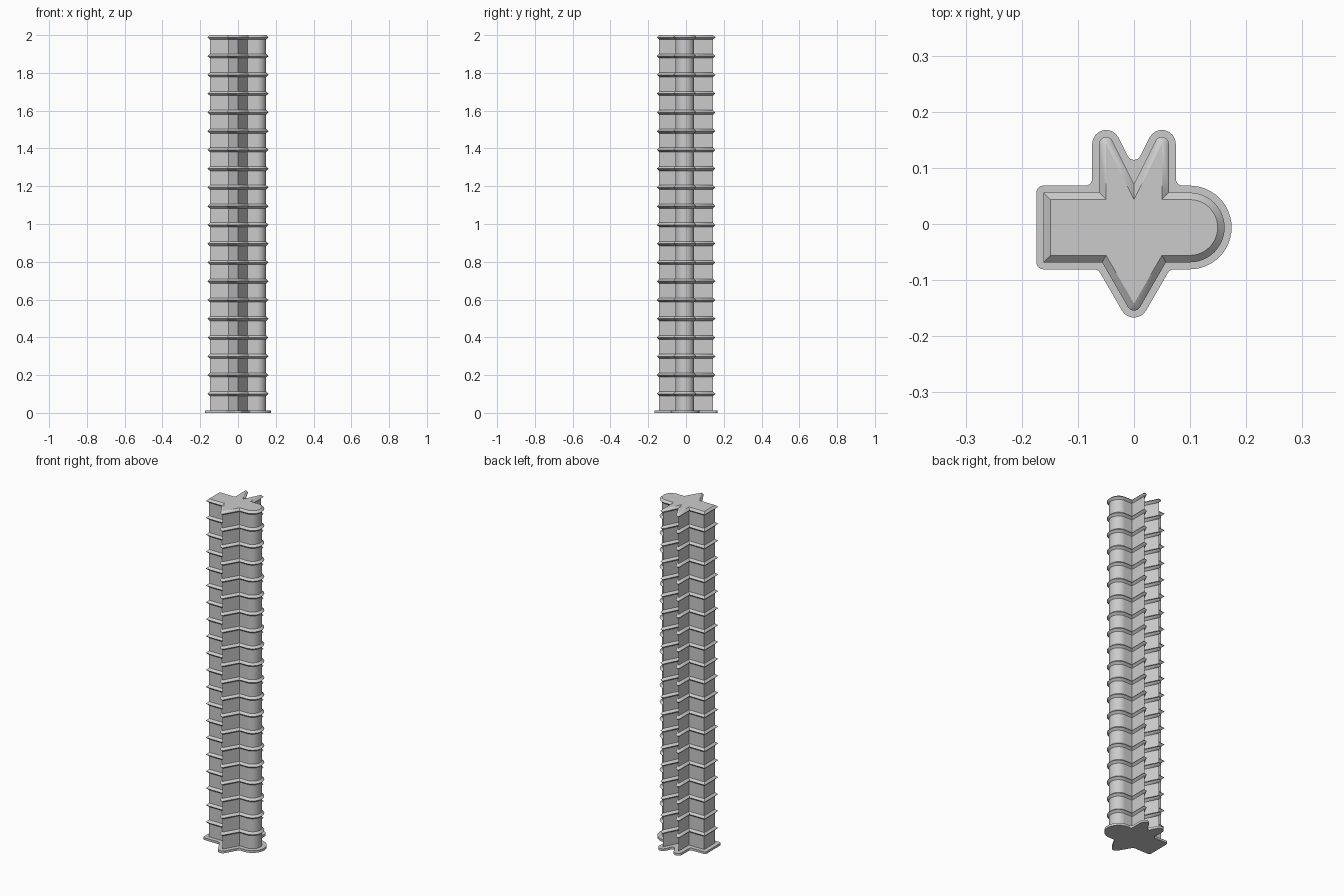
import bpy, bmesh, math
from mathutils import Vector

if "Cube" in bpy.data.objects:
    bpy.data.objects.remove(bpy.data.objects["Cube"], do_unlink=True)

W = 0.0497                  # half width of an arm
REACH = 3 * W               # arm length from the middle
FLARE = 0.0124              # how far the ribs stand out
RIB_HALF = 0.0115           # half height of a rib
BASE_H = 0.0133
FLOORS = 20
STEP = (2 - BASE_H) / FLOORS
SHIFT_Y = -0.0062

grey = bpy.data.materials.new("plain grey")
grey.use_nodes = True
colour = (0.6, 0.6, 0.6, 1)
grey.diffuse_color = colour
grey.node_tree.nodes["Principled BSDF"].inputs["Base Color"].default_value = colour


def plan_corners():
    """Counter-clockwise plan: square arm, wedge, round arm, forked arm."""
    tip = -W - W * math.sqrt(3)
    pts = [(-REACH, -W), (-W, -W), (0, tip), (W, -W)]
    for i in range(25):
        a = math.pi * (i / 24 - 0.5)
        pts.append((2 * W + W * math.cos(a), W * math.sin(a)))
    pts += [(W, W), (W, REACH), (0, W), (-W, REACH), (-W, W), (-REACH, W)]
    return [Vector((x, y + SHIFT_Y)) for x, y in pts]


def outline(d, fillet=0.0):
    """Plan offset outward by d: pointed tips round off, fillet softens the rest."""
    pts = plan_corners()
    out = []
    for i, p in enumerate(pts):
        e1 = (p - pts[i - 1]).normalized()
        e2 = (pts[(i + 1) % len(pts)] - p).normalized()
        n1, n2 = Vector((e1.y, -e1.x)), Vector((e2.y, -e2.x))
        miter = (n1 + n2) / (1 + n1.dot(n2))
        turn = math.atan2(e1.cross(e2), e1.dot(e2))
        if turn > 1.8:
            start = 0
        elif fillet and turn > 1:
            start = d - fillet
        elif fillet and turn < -0.5:
            start = d + fillet
        else:
            out.append(p + miter * d)
            continue
        a0 = math.atan2(n1.y, n1.x)
        for k in range(9):
            a = a0 + turn * k / 8
            out.append(p + miter * start + Vector((math.cos(a), math.sin(a))) * (d - start))
    return out


def loft(name, rings, cap_bottom=False, cap_top=False):
    """Skin a stack of (outline, z) rings from the bottom up."""
    bm = bmesh.new()
    loops = [[bm.verts.new((p.x, p.y, z)) for p in ring] for ring, z in rings]
    n = len(loops[0])
    for low, high in zip(loops, loops[1:]):
        for i in range(n):
            j = (i + 1) % n
            bm.faces.new((low[i], low[j], high[j], high[i]))
    if cap_bottom:
        bm.faces.new(loops[0][::-1])
    if cap_top:
        bm.faces.new(loops[-1])
    bmesh.ops.remove_doubles(bm, verts=bm.verts, dist=1e-5)
    mesh = bpy.data.meshes.new(name)
    bm.to_mesh(mesh)
    bm.free()
    mesh.materials.append(grey)
    ob = bpy.data.objects.new(name, mesh)
    bpy.context.collection.objects.link(ob)
    bpy.ops.object.select_all(action='DESELECT')
    ob.select_set(True)
    bpy.context.view_layer.objects.active = ob
    bpy.ops.object.shade_smooth_by_angle(angle=math.radians(28))
    return ob


core = outline(0)
rim = outline(FLARE)
foot = outline(2 * FLARE, FLARE)

# Base plate with softened corners
loft("base_plate", [(foot, 0), (foot, BASE_H)], True, True)

# Straight column
loft("column", [(core, BASE_H), (core, 2)], cap_top=True)

# One pointed rib at the top of every floor
rib = loft("rib", [(core, -2 * RIB_HALF), (rim, -RIB_HALF), (core, 0)])
for i in range(FLOORS):
    ob = rib if i == 0 else rib.copy()
    if i:
        bpy.context.collection.objects.link(ob)
    ob.name = f"rib_{i + 1}"
    ob.location.z = BASE_H + STEP * (i + 1)
